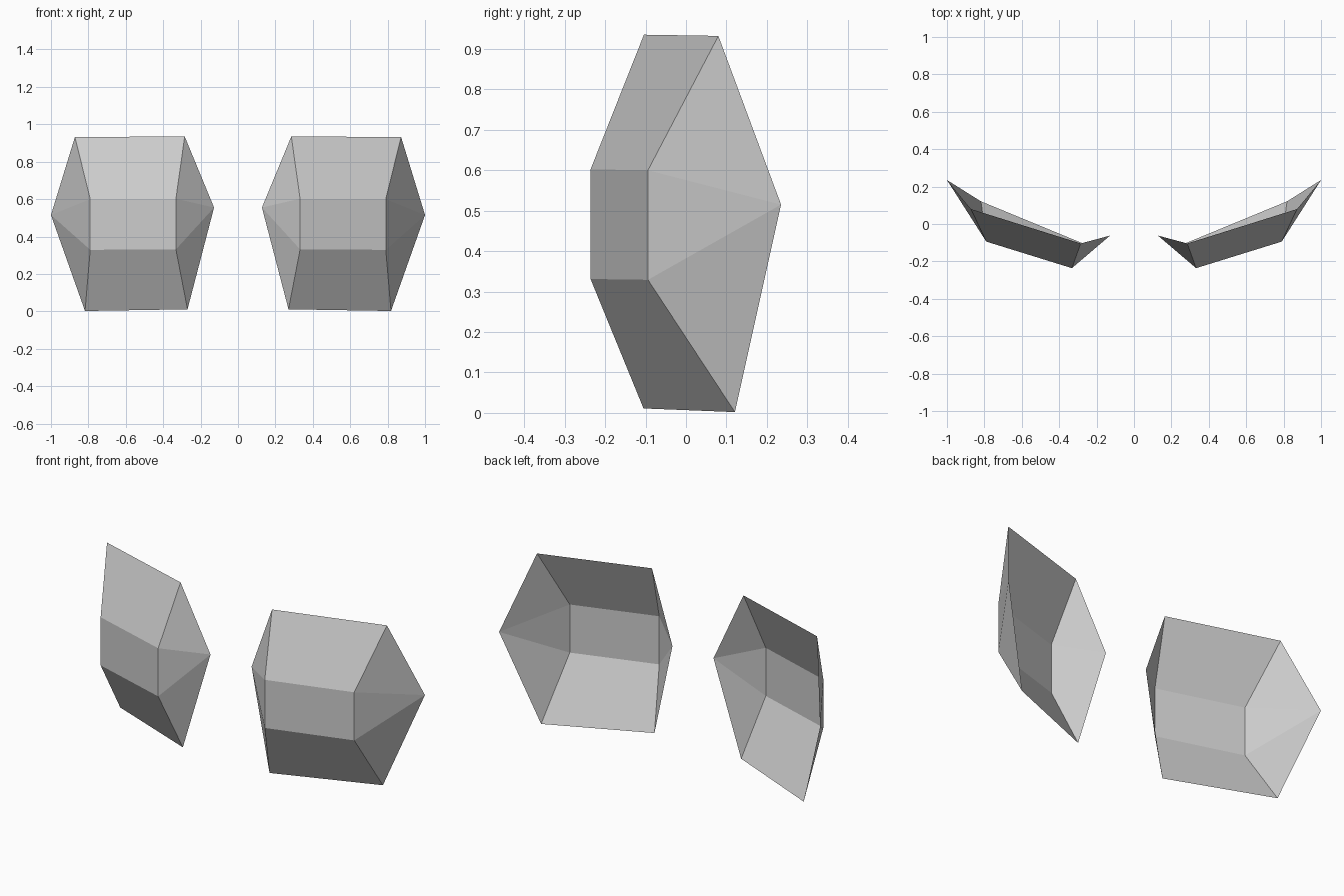
import bpy
import bmesh

cube = bpy.data.objects.get("Cube")
if cube:
    bpy.data.objects.remove(cube, do_unlink=True)

# One plain grey for both shells
grey = bpy.data.materials.new("light_grey")
grey.use_nodes = True
colour = (0.6, 0.6, 0.6, 1.0)
grey.diffuse_color = colour
grey.node_tree.nodes["Principled BSDF"].inputs["Base Color"].default_value = colour

# Folded edges of the left shell, running from top to bottom
INNER_EDGE = [(0.285, -0.104, 0.935), (0.332, -0.236, 0.602),
              (0.332, -0.236, 0.331), (0.27, -0.105, 0.011)]
OUTER_EDGE = [(0.872, 0.08, 0.932), (0.79, -0.094, 0.6),
              (0.79, -0.094, 0.329), (0.818, 0.121, 0.002)]
INNER_TIP = (0.128, -0.062, 0.555)
OUTER_TIP = (1.0, 0.235, 0.515)


def make_shell(name, side):
    """Open faceted shell: three bands with a pointed fan at each end."""
    bm = bmesh.new()

    def vert(p):
        return bm.verts.new((p[0] * side, p[1], p[2]))

    inner = [vert(p) for p in INNER_EDGE]
    outer = [vert(p) for p in OUTER_EDGE]
    inner_tip, outer_tip = vert(INNER_TIP), vert(OUTER_TIP)
    for i in range(len(inner) - 1):
        j = i + 1
        bm.faces.new((inner[i], inner[j], outer[j], outer[i]))
        bm.faces.new((inner_tip, inner[j], inner[i]))
        bm.faces.new((outer_tip, outer[i], outer[j]))
    # Mirrored copies need their faces turned to the front again
    if side < 0:
        bmesh.ops.reverse_faces(bm, faces=bm.faces[:])

    mesh = bpy.data.meshes.new(name)
    bm.to_mesh(mesh)
    bm.free()
    mesh.materials.append(grey)
    shell = bpy.data.objects.new(name, mesh)
    bpy.context.collection.objects.link(shell)
    return shell


make_shell("left_shell", 1)
make_shell("right_shell", -1)
